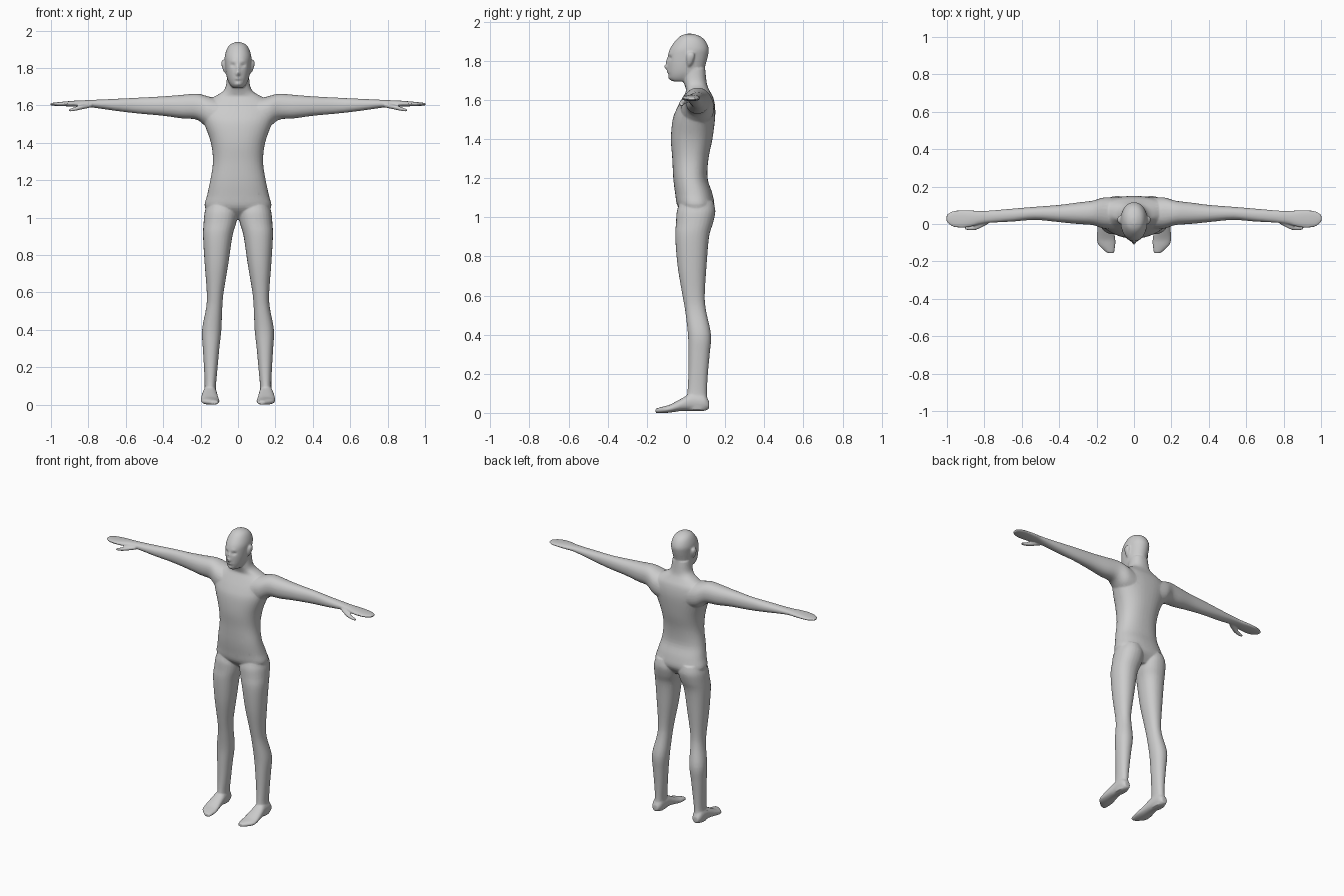
import bpy
import bmesh
import math

bm = bmesh.new()


def spline(rows, steps):
    """Catmull-Rom resampling of the section rows."""
    out = []
    for i in range(len(rows) - 1):
        a, b, c, d = (rows[max(i - 1, 0)], rows[i], rows[i + 1],
                      rows[min(i + 2, len(rows) - 1)])
        for k in range(steps):
            t = k / steps
            out.append([0.5 * (2 * q + (r - p) * t + (2 * p - 5 * q + 4 * r - s) * t * t
                               + (3 * q - p - 3 * r + s) * t ** 3)
                        for p, q, r, s in zip(a, b, c, d)])
    out.append(list(rows[-1]))
    return out


def loft(rows, axis, power=2.2, segs=28, steps=4, mirror=False, shape=None):
    """Rows are (position, u0, u1, v0, v1): rounded sections along an axis."""
    for side in ((1, -1) if mirror else (1,)):
        rings = []
        for pos, u0, u1, v0, v1 in spline(rows, steps):
            ring = []
            for i in range(segs):
                a = 2 * math.pi * i / segs
                c, s = math.cos(a), math.sin(a)
                u = (u0 + u1) / 2 + (u1 - u0) / 2 * math.copysign(abs(c) ** (2 / power), c)
                v = (v0 + v1) / 2 + (v1 - v0) / 2 * math.copysign(abs(s) ** (2 / power), s)
                x, y, z = {'X': (pos, u, v), 'Y': (u, pos, v), 'Z': (u, v, pos)}[axis]
                if shape:
                    y += shape(x, y, z)
                ring.append(bm.verts.new((x * side, y, z)))
            rings.append(ring)
        faces = [bm.faces.new(rings[0]), bm.faces.new(rings[-1])]
        for r0, r1 in zip(rings, rings[1:]):
            for i in range(segs):
                j = (i + 1) % segs
                faces.append(bm.faces.new((r0[i], r0[j], r1[j], r1[i])))
        bmesh.ops.recalc_face_normals(bm, faces=faces)


def face_relief(x, y, z):
    """Nose, brow, eye sockets, lips and chin pushed in or out of the face."""
    if y > -0.02:
        return 0
    features = [(0, 1.768, .010, .012, -.020), (0, 1.798, .008, .018, -.010),
                (.027, 1.814, .013, .009, .010), (.025, 1.836, .020, .007, -.003),
                (0, 1.743, .020, .006, -.007), (0, 1.728, .018, .005, .003),
                (0, 1.712, .018, .009, -.005)]
    return sum(d * math.exp(-((abs(x) - fx) / sx) ** 2 - ((z - fz) / sz) ** 2)
               for fx, fz, sx, sz, d in features)


# torso and neck: z, half width, front, back
torso = [(.99, .09, .02, .10), (1.05, .175, -.04, .143), (1.12, .165, -.055, .135),
         (1.20, .148, -.065, .110), (1.30, .134, -.070, .115), (1.40, .145, -.077, .135),
         (1.50, .180, -.068, .148), (1.56, .198, -.045, .149), (1.61, .185, -.018, .140),
         (1.645, .130, .0, .122), (1.67, .086, -.005, .110), (1.70, .066, -.015, .104),
         (1.76, .058, -.015, .098)]
loft([(z, -w, w, f, b) for z, w, f, b in torso], 'Z', 2.3, 40)

# head: z, half width, front, back
head = [(1.695, .030, -.072, .03), (1.712, .044, -.086, .06), (1.74, .057, -.092, .088),
        (1.78, .065, -.094, .10), (1.82, .069, -.092, .111), (1.86, .071, -.082, .116),
        (1.90, .060, -.056, .10), (1.925, .042, -.030, .072), (1.938, .014, .0, .035)]
loft([(z, -w, w, f, b) for z, w, f, b in head], 'Z', 2.1, 72, 8, shape=face_relief)

# ears
loft([(1.772, .058, .07, .008, .022), (1.79, .06, .081, .004, .034),
      (1.82, .06, .089, .002, .044), (1.838, .06, .086, .006, .042),
      (1.846, .06, .074, .014, .032)], 'Z', mirror=True)

# arms and hands, running out along x: x, front, back, bottom, top
loft([(.08, -.03, .14, 1.46, 1.625), (.16, -.025, .142, 1.48, 1.648),
      (.22, -.006, .125, 1.523, 1.662), (.30, .0, .115, 1.530, 1.656),
      (.40, .010, .102, 1.544, 1.648), (.53, .022, .092, 1.556, 1.641),
      (.65, .013, .082, 1.570, 1.635), (.80, .004, .070, 1.591, 1.628),
      (.87, -.014, .073, 1.593, 1.625), (.92, -.021, .074, 1.595, 1.621),
      (.97, -.014, .069, 1.597, 1.616), (1.003, .012, .048, 1.599, 1.612)],
     'X', mirror=True)

# thumbs
loft([(.78, .0, .03, 1.590, 1.612), (.84, -.030, .002, 1.577, 1.602),
      (.875, -.034, -.010, 1.570, 1.590), (.905, -.030, -.014, 1.566, 1.579)],
     'X', mirror=True)

# legs: z, inner, outer, front, back
loft([(1.08, .02, .160, -.03, .14), (1.03, .002, .178, -.047, .150),
      (.97, .010, .184, -.051, .138), (.90, .030, .187, -.055, .118),
      (.75, .052, .178, -.043, .105), (.60, .077, .167, -.018, .096),
      (.52, .084, .170, -.004, .103), (.40, .089, .192, .010, .128),
      (.30, .100, .188, .012, .121), (.20, .109, .182, .012, .112),
      (.10, .118, .178, .007, .107), (.05, .118, .185, .0, .113),
      (.015, .122, .182, .005, .108)], 'Z', mirror=True)

# feet, running forward along y: y, inner, outer, bottom, top
loft([(.118, .132, .172, .020, .060), (.09, .118, .185, .010, .095),
      (.03, .113, .188, .010, .100), (-.02, .108, .195, .010, .075),
      (-.08, .100, .199, .002, .043), (-.115, .100, .188, -.001, .033),
      (-.155, .106, .144, .0, .022)], 'Y', mirror=True)

# fuse everything into one continuous skin
mesh = bpy.data.meshes.new("body")
bm.to_mesh(mesh)
bm.free()
body = bpy.data.objects.new("body", mesh)
bpy.context.collection.objects.link(body)
bpy.context.view_layer.objects.active = body
body.select_set(True)

fuse = body.modifiers.new("fuse", 'REMESH')
fuse.mode = 'VOXEL'
fuse.voxel_size = 0.005
soften = body.modifiers.new("soften", 'SMOOTH')
soften.factor = 0.5
soften.iterations = 5
reduce = body.modifiers.new("reduce", 'DECIMATE')
reduce.ratio = 0.15
for name in ("fuse", "soften", "reduce"):
    bpy.ops.object.modifier_apply(modifier=name)
bpy.ops.object.shade_smooth()

# plain grey skin
grey = bpy.data.materials.new("light_grey")
grey.diffuse_color = (0.6, 0.6, 0.6, 1)
body.data.materials.clear()
body.data.materials.append(grey)
